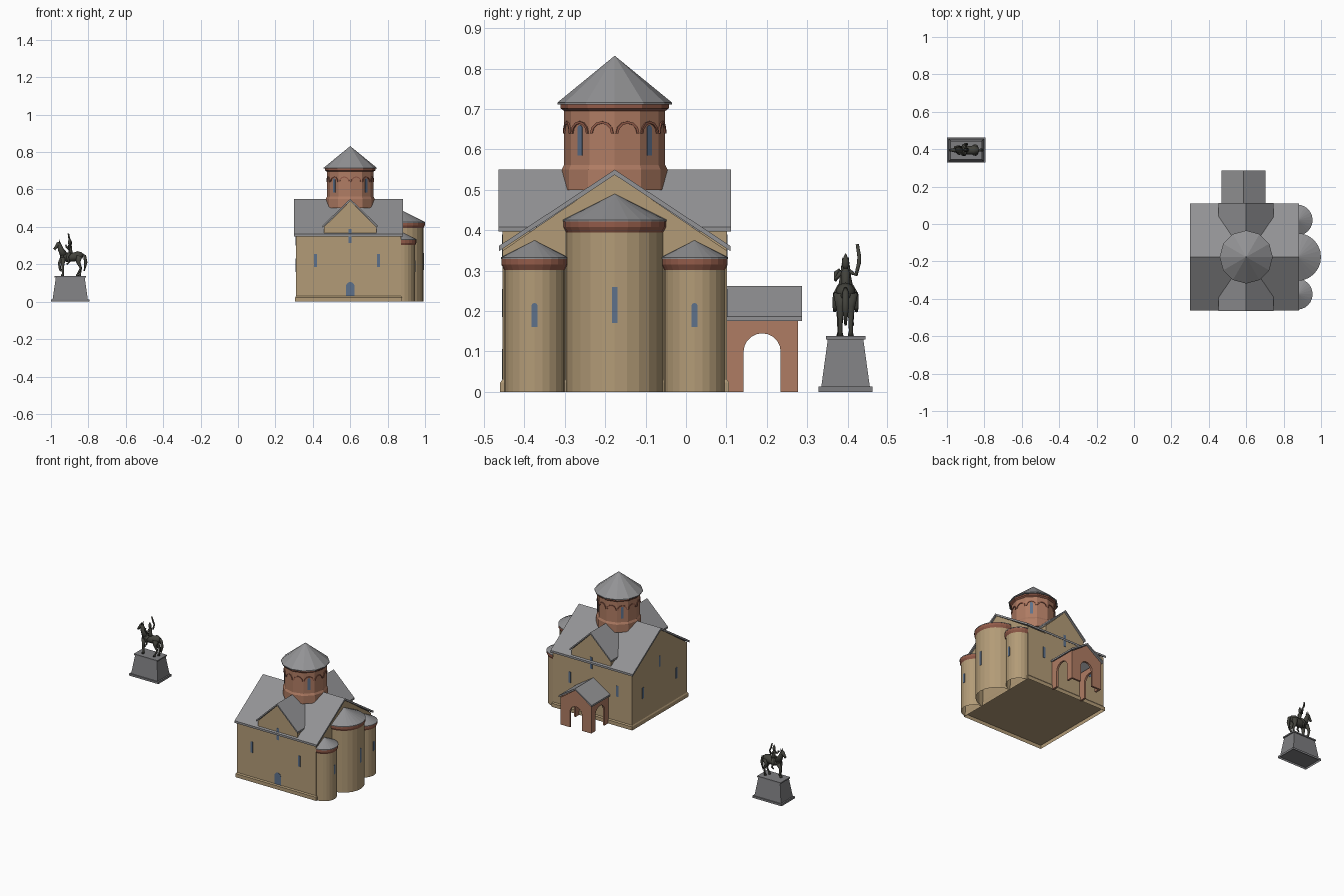
import bpy, bmesh
from math import sin, cos, pi, radians
from mathutils import Vector

cube = bpy.data.objects.get("Cube")
if cube:
    bpy.data.objects.remove(cube, do_unlink=True)


def material(name, r, g, b):
    m = bpy.data.materials.new(name)
    m.use_nodes = True
    m.diffuse_color = (r, g, b, 1)
    m.node_tree.nodes["Principled BSDF"].inputs["Base Color"].default_value = (r, g, b, 1)
    return m


STONE = material("tan stone", .45, .33, .185)
ROOF = material("grey roof", .29, .29, .30)
BRICK = material("brick", .43, .20, .125)
TRIM = material("dark brick", .29, .105, .067)
GLASS = material("blue glass", .11, .165, .26)
PLINTH = material("grey granite", .21, .21, .22)
BRONZE = material("dark bronze", .055, .055, .045)


def finish(name, bm, mat, loc=(0, 0, 0), angle=0, smooth=False):
    bmesh.ops.recalc_face_normals(bm, faces=bm.faces)
    me = bpy.data.meshes.new(name)
    bm.to_mesh(me)
    bm.free()
    me.materials.append(mat)
    for p in me.polygons:
        p.use_smooth = smooth
    ob = bpy.data.objects.new(name, me)
    ob.location = loc
    ob.rotation_euler.z = radians(angle)
    bpy.context.collection.objects.link(ob)


def prism(name, outline, depth, mat, loc, angle=0):
    """Outline in local x, z, extruded evenly along local y."""
    bm = bmesh.new()
    face = bm.faces.new([bm.verts.new((x, -depth / 2, z)) for x, z in outline])
    new = bmesh.ops.extrude_face_region(bm, geom=[face])["geom"]
    bmesh.ops.translate(bm, vec=(0, depth, 0),
                        verts=[v for v in new if isinstance(v, bmesh.types.BMVert)])
    finish(name, bm, mat, loc, angle)


def lathe(name, profile, sides, mat, centre, half=False):
    """Turn (radius, z) around the vertical axis; half is an open shell facing +x."""
    bm = bmesh.new()
    count = sides // 2 + 1 if half else sides
    start = -pi / 2 if half else 0
    rings = [[bm.verts.new((r * cos(start + 2 * pi * i / sides),
                            r * sin(start + 2 * pi * i / sides), z))
              for i in range(count)] for r, z in profile]
    for a, b in zip(rings, rings[1:]):
        for i in range(count - 1 if half else count):
            j = (i + 1) % count
            bm.faces.new((a[i], a[j], b[j], b[i]))
    if not half:
        bm.faces.new(rings[0])
        bm.faces.new(rings[-1])
    bmesh.ops.remove_doubles(bm, verts=bm.verts, dist=.0001)
    finish(name, bm, mat, (*centre, 0))


def frustum(name, base, top, z0, z1, mat, centre, hollow=False):
    """Tapered block from half sizes; hollow leaves the underside open."""
    bm = bmesh.new()
    bmesh.ops.create_cube(bm, size=2)
    for v in bm.verts:
        sx, sy = top if v.co.z > 0 else base
        v.co = (v.co.x * sx, v.co.y * sy, z1 if v.co.z > 0 else z0)
    if hollow:
        under = [f for f in bm.faces if all(abs(v.co.z - z0) < 1e-5 for v in f.verts)]
        bmesh.ops.delete(bm, geom=under, context='FACES_ONLY')
    finish(name, bm, mat, (*centre, 0))


def limb(name, path, loc, sides=10):
    """Round tube through (x, y, z, radius) points."""
    bm = bmesh.new()
    pts = [Vector(p[:3]) for p in path]
    rings = []
    axis, rot = Vector((0, 0, 1)), None
    for i, p in enumerate(pts):
        new_axis = (pts[min(i + 1, len(pts) - 1)] - pts[max(i - 1, 0)]).normalized()
        turn = axis.rotation_difference(new_axis).to_matrix()
        rot = turn @ rot if rot else turn
        axis = new_axis
        rings.append([bm.verts.new(p + rot @ Vector((cos(t), sin(t), 0)) * path[i][3])
                      for t in (2 * pi * k / sides for k in range(sides))])
    for a, b in zip(rings, rings[1:]):
        for k in range(sides):
            j = (k + 1) % sides
            bm.faces.new((a[k], a[j], b[j], b[k]))
    bm.faces.new(rings[0])
    bm.faces.new(rings[-1])
    finish(name, bm, BRONZE, loc, smooth=True)


def arc(r, z, n=10):
    return [(r * cos(pi * i / n), z + r * sin(pi * i / n)) for i in range(n + 1)]


def chevron(h, eave, ridge, t):
    return [(-h, eave), (0, ridge), (h, eave), (h, eave - t), (0, ridge - t), (-h, eave - t)]


def gable(h, z0, eave, ridge):
    return [(-h, z0), (-h, eave), (0, ridge), (h, eave), (h, z0)]


def window(name, w, z0, z1, loc, angle=0, arched=True):
    top = arc(w / 2, z1 - w / 2, 6) if arched else [(w / 2, z1), (-w / 2, z1)]
    prism(name, [(-w / 2, z0), (w / 2, z0)] + top, .003, GLASS, (*loc, 0), angle)


CX, CY = .6, -.1765          # crossing of the church
FRONT, BACK, WEST, EAST = -.4545, .1015, .31, .872

# Main hall and crossing gables
prism("hall_walls", gable(.278, .023, .349, .539), EAST - WEST, STONE,
      ((WEST + EAST) / 2, CY, 0), 90)
prism("hall_roof", chevron(.287, .361, .55, .013), .582, ROOF, (.591, CY, 0), 90)
prism("transept_walls", gable(.14, .34, .40, .538), BACK - FRONT, STONE, (CX, CY, 0))
prism("transept_roof", chevron(.147, .408, .55, .011), .575, ROOF, (CX, CY, 0))
frustum("hall_plinth", (.285, .2835), (.285, .2835), 0, .023, STONE, (.591, CY), True)
frustum("plinth_bevel", (.285, .2835), (.281, .278), .023, .03, STONE, (.591, CY))

# Drum, cornice and conical roof
drum = (CX, CY)
lathe("drum_base", [(.131, .50), (.131, .55), (.125, .562)], 12, BRICK, drum)
lathe("drum_wall", [(.125, .55), (.125, .70)], 12, BRICK, drum)
lathe("drum_cornice", [(.125, .695), (.134, .702), (.134, .711)], 12, TRIM, drum)
lathe("drum_roof", [(.142, .711), (.142, .716), (0, .832)], 12, ROOF, drum)
apothem = .125 * cos(pi / 12)
for k in range(12):
    deg = 15 + 30 * k
    a = radians(deg)
    spot = (CX + apothem * cos(a), CY + apothem * sin(a))
    prism("drum_arch", arc(.030, .64, 6) + arc(.024, .64, 6)[::-1], .008, TRIM,
          (*spot, 0), deg + 90)
    if deg % 90 == 45:
        window("drum_window", .016, .585, .66, spot, deg + 90)

# Three apses on the east end
for name, y, r, top, peak in (("central", CY, .12, .395, .49),
                              ("left", .021, .075, .302, .375),
                              ("right", -.375, .075, .302, .375)):
    c = (EAST, y)
    lathe(name + "_apse_wall", [(r, 0), (r, top + .01)], 24, STONE, c, True)
    lathe(name + "_apse_cornice", [(r, top), (r + .007, top + .013), (r + .007, top + .028)],
          24, TRIM, c, True)
    lathe(name + "_apse_roof", [(r, top + .027), (r + .008, top + .027),
                                (r + .008, top + .031), (0, peak)], 24, ROOF, c, True)
window("central_apse_window", .013, .17, .26, (EAST + .12, CY), 90, False)
for y in (.021, -.375):
    window("side_apse_window", .015, .16, .22, (EAST + .075, y), 90)

# Windows and door of the hall
for y, angle in ((FRONT, 0), (BACK, 180)):
    for x in (.415, .752):
        window("wall_window", .016, .185, .255, (x, y), angle, False)
    window("gable_window", .016, .315, .39, (CX, y), angle, False)
for y, z in ((CY + .17, .16), (CY, .30), (CY - .17, .16)):
    window("west_window", .015, z, z + .07, (WEST, y), -90, False)
window("door", .046, .03, .106, (CX, FRONT))

# Open porch at the back
PX = .585
side = [(-.0885, 0), (-.0885, .178), (.0885, .178), (.0885, 0), (.046, 0)]
for x in (PX - .1025, PX + .1025):
    prism("porch_side", side + arc(.046, .099) + [(-.046, 0)], .012, BRICK,
          (x, .1885, 0), 90)
prism("porch_back", gable(.1085, 0, .174, .25) + [(.042, 0)] + arc(.042, .10)
      + [(-.042, 0)], .012, BRICK, (PX, .271, 0))
prism("porch_roof", chevron(.118, .186, .262, .011), .19, ROOF, (PX, .192, 0))

# Pedestal
ped = (-.897, .395)
frustum("pedestal_base", (.103, .067), (.103, .067), 0, .013, PLINTH, ped, True)
frustum("pedestal_body", (.094, .06), (.077, .044), .013, .13, PLINTH, ped)
frustum("pedestal_cap", (.083, .049), (.083, .049), .13, .138, PLINTH, ped)

# Horse, facing -x
S = (-.9, .395, 0)
limb("horse_body", [(-.05, 0, .248, .008), (-.04, 0, .244, .02), (-.015, 0, .238, .025),
                    (.02, 0, .238, .024), (.048, 0, .246, .025), (.066, 0, .248, .016),
                    (.073, 0, .248, .004)], S)
limb("horse_neck", [(-.028, 0, .245, .022), (-.048, 0, .28, .015), (-.056, 0, .305, .012),
                    (-.058, 0, .32, .006)], S)
limb("horse_head", [(-.05, 0, .317, .007), (-.06, 0, .308, .012), (-.074, 0, .29, .008),
                    (-.083, 0, .279, .007)], S)
limb("horse_tail", [(.066, 0, .255, .005), (.08, 0, .245, .008), (.086, 0, .21, .009),
                    (.078, 0, .165, .003)], S)
for s in (-1, 1):
    limb("horse_ear", [(-.054, s * .006, .315, .004), (-.053, s * .007, .333, .001)], S)
    limb("horse_hind_leg", [(.05, s * .012, .245, .019), (.046, s * .013, .21, .011),
                            (.06, s * .013, .18, .006),
                            (.05 + s * .006, s * .013, .15, .005),
                            (.046 + s * .006, s * .013, .137, .008)], S)
    limb("rider_leg", [(0, s * .012, .26, .009), (-.012, s * .025, .24, .007),
                       (-.004, s * .027, .21, .005), (-.016, s * .027, .2, .004)], S)
limb("horse_standing_leg", [(-.035, -.012, .235, .014), (-.037, -.014, .19, .008),
                            (-.036, -.014, .15, .006), (-.04, -.014, .137, .009)], S)
limb("horse_raised_leg", [(-.038, .012, .235, .014), (-.056, .014, .205, .008),
                          (-.052, .014, .175, .006), (-.046, .014, .165, .007)], S)

# Rider with one arm raised
limb("rider_torso", [(.006, 0, .25, .014), (.003, 0, .275, .010), (0, 0, .295, .012),
                     (0, 0, .307, .005)], S)
limb("rider_head", [(0, 0, .304, .005), (0, 0, .313, .009), (0, 0, .325, .009),
                    (0, 0, .343, .001)], S)
limb("rider_raised_arm", [(0, .010, .298, .006), (.004, .026, .290, .005),
                          (.008, .033, .318, .005), (-.002, .034, .335, .005),
                          (-.007, .029, .365, .004)], S)
limb("rider_rein_arm", [(0, -.010, .298, .006), (-.004, -.025, .278, .005),
                        (-.018, -.024, .295, .005), (-.02, -.014, .302, .004)], S)
